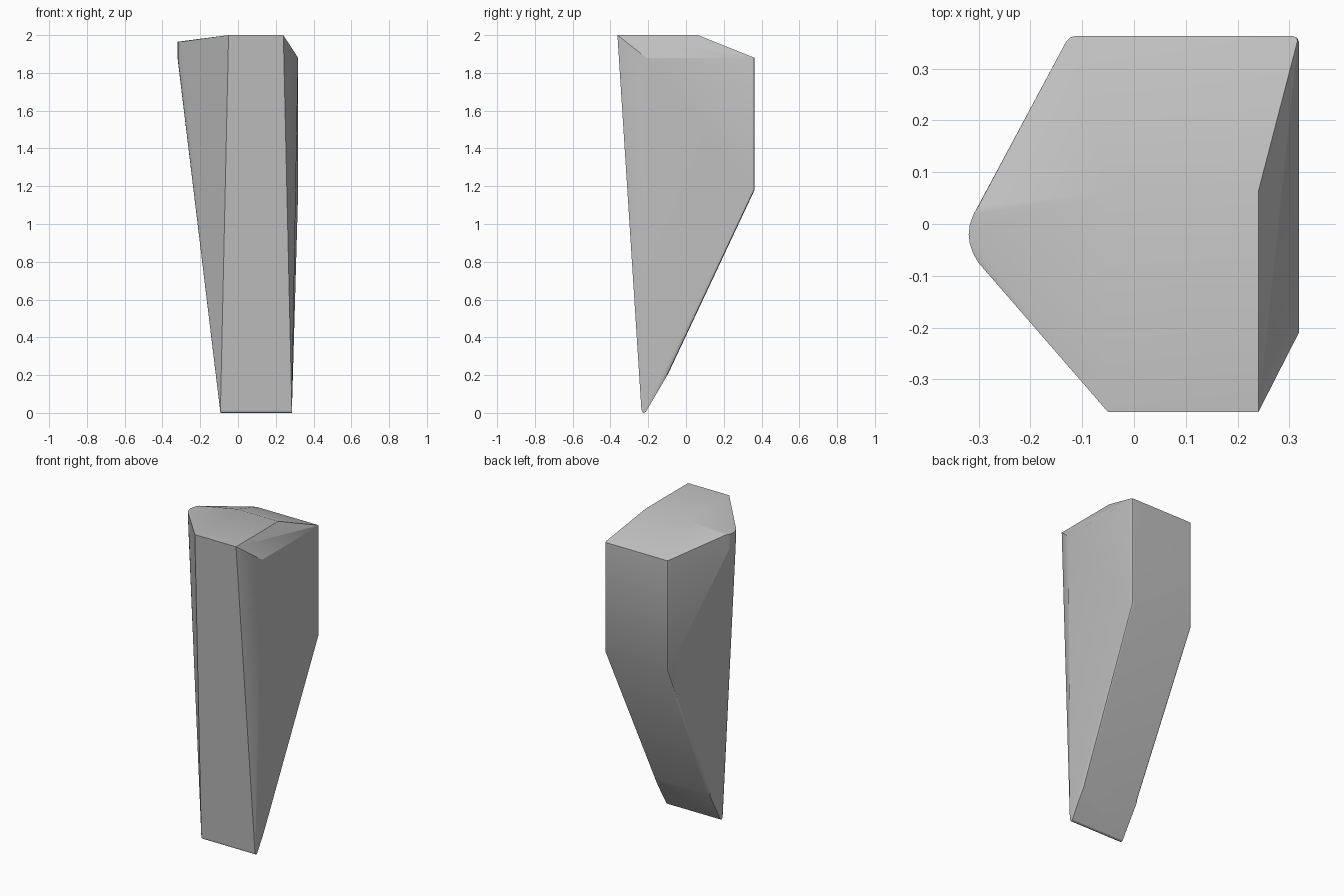
import bpy
import bmesh
from mathutils import Vector

cube = bpy.data.objects.get("Cube")
if cube:
    bpy.data.objects.remove(cube, do_unlink=True)

# Plain grey stone colour
stone = bpy.data.materials.new("stone_grey")
stone.use_nodes = True
grey = (0.53, 0.53, 0.53, 1.0)
stone.diffuse_color = grey
shader = next(n for n in stone.node_tree.nodes if n.type == "BSDF_PRINCIPLED")
shader.inputs["Base Color"].default_value = grey
shader.inputs["Roughness"].default_value = 0.8

# Flat top and the right bevel below it
points = [(x, y, 2) for x in (-0.05, 0.24) for y in (-0.363, 0.063)]
points.append((0.318, -0.21, 1.88))

# Upright back face
points += [(x, 0.363, z) for x in (-0.125, 0.318) for z in (1.18, 1.88)]

# Rounded left corner, swept as an arc
a, b, c = Vector((-0.3, -0.075)), Vector((-0.338, -0.02)), Vector((-0.3, 0.035))
steps = 6
for i in range(steps + 1):
    t = i / steps
    p = a * (1 - t) ** 2 + b * 2 * t * (1 - t) + c * t * t
    points.append((p.x, p.y, 1.965))
    if 0 < i < steps:
        points.append((p.x, p.y, 1.87))

# Narrow rounded foot and the slight bulge behind it
foot = [(-0.236, 0.015), (-0.23, 0.003), (-0.223, 0), (-0.213, 0.005)]
points += [(x, y, z) for y, z in foot for x in (-0.093, 0.285)]
points += [(x, -0.093, 0.21) for x in (-0.1, 0.289)]

# Faceted body
bm = bmesh.new()
for p in points:
    bm.verts.new(p)
hull = bmesh.ops.convex_hull(bm, input=bm.verts)
loose = {v for v in hull["geom_interior"] + hull["geom_unused"]
         if isinstance(v, bmesh.types.BMVert) and v.is_valid}
bmesh.ops.delete(bm, geom=list(loose), context="VERTS")
bmesh.ops.dissolve_limit(bm, angle_limit=0.01, verts=bm.verts, edges=bm.edges)


# Soften the upright back corners and the edges running down to the foot
def is_soft(edge):
    low, high = sorted((v.co for v in edge.verts), key=lambda co: co.z)
    same_side = abs(low.x - high.x) < 0.1
    return (same_side and high.y > 0.3 and high.z - low.z > 0.3
            and (low.y > 0.3 or low.z < 0.3)
            and edge.calc_face_angle(0) > 0.4)


bmesh.ops.bevel(bm, geom=[e for e in bm.edges if is_soft(e)], offset=0.012,
                segments=2, profile=0.5, affect="EDGES", clamp_overlap=True)
bmesh.ops.recalc_face_normals(bm, faces=bm.faces)

mesh = bpy.data.meshes.new("stone_shard")
bm.to_mesh(mesh)
bm.free()
mesh.materials.append(stone)
shard = bpy.data.objects.new("stone_shard", mesh)
bpy.context.collection.objects.link(shard)

# Smooth the soft edges while the broad faces stay flat
bpy.ops.object.select_all(action="DESELECT")
shard.select_set(True)
bpy.context.view_layer.objects.active = shard
bpy.ops.object.shade_smooth_by_angle(angle=0.5)
weighted = shard.modifiers.new("flat_faces", "WEIGHTED_NORMAL")
weighted.keep_sharp = True
